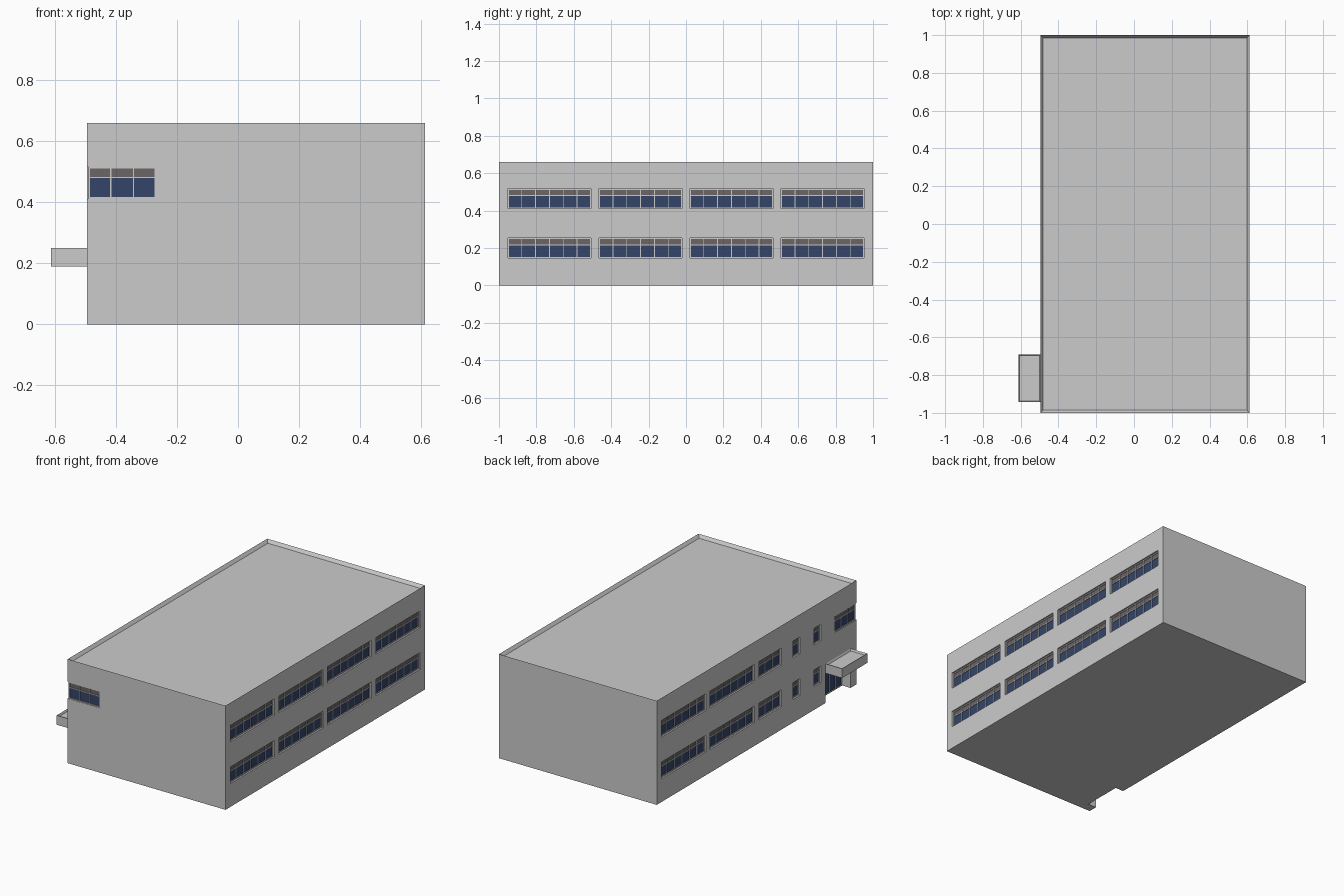
import bpy, bmesh
from mathutils import Vector

if "Cube" in bpy.data.objects:
    bpy.data.objects.remove(bpy.data.objects["Cube"])

X0, X1, Y0, Y1, H = -0.495, 0.6125, -1.0, 1.0, 0.66
ROWS = [(0.147, 0.253), (0.411, 0.517)]

# Wall mappings: u runs along the wall, w points outward, z is up
WALLS = {
    "right": lambda u, w, z: (X1 + w, u, z),
    "left": lambda u, w, z: (X0 - w, u, z),
    "front": lambda u, w, z: (u, Y0 - w, z),
}
parts = {"window_frames": [], "window_glass": [], "window_transoms": [], "opening_cutter": [],
         "door_frames": [], "door_glass": []}


def add_box(bm, a, b):
    a, b = Vector(a), Vector(b)
    geo = bmesh.ops.create_cube(bm, size=1)
    size, mid = b - a, (a + b) / 2
    for v in geo["verts"]:
        v.co = Vector(v.co[i] * abs(size[i]) + mid[i] for i in range(3))


def make(name, bm, color=None):
    me = bpy.data.meshes.new(name)
    bm.to_mesh(me)
    bm.free()
    ob = bpy.data.objects.new(name, me)
    bpy.context.collection.objects.link(ob)
    if color:
        mat = bpy.data.materials.new(name)
        mat.diffuse_color = (*color, 1)
        mat.use_nodes = True
        mat.node_tree.nodes["Principled BSDF"].inputs["Base Color"].default_value = mat.diffuse_color
        me.materials.append(mat)
    return ob


def tray(name, a, b, rim, depth):
    """Box with a sunken top surrounded by a parapet."""
    bm = bmesh.new()
    add_box(bm, a, b)
    bm.normal_update()
    top = [f for f in bm.faces if f.normal.z > 0.9]
    bmesh.ops.inset_region(bm, faces=top, thickness=rim)
    bmesh.ops.translate(bm, verts=top[0].verts, vec=(0, 0, -depth))
    return make(name, bm)


def glazing(wall, u0, u1, z0, z1, panes, front=0.010, back=0.018, transom=0.036,
            prefix="window", cut=None):
    """Recessed frame with mullions, glass and an optional upper panel strip."""
    P = WALLS[wall]

    def put(part, a, b):
        parts[part].append((P(*a), P(*b)))

    t, m = 0.006, 0.0022
    frames, glass = prefix + "_frames", prefix + "_glass"
    c0, c1, cz = cut or (u0, u1, z0)
    put("opening_cutter", (c0, -back, cz), (c1, 0.03, z1))
    # border
    put(frames, (u0, -back, z0), (u1, -front, z0 + t))
    put(frames, (u0, -back, z1 - t), (u1, -front, z1))
    put(frames, (u0, -back, z0), (u0 + t, -front, z1))
    put(frames, (u1 - t, -back, z0), (u1, -front, z1))
    # mullions
    for i in range(1, panes):
        u = u0 + (u1 - u0) * i / panes
        put(frames, (u - m, -back, z0 + t), (u + m, -front, z1 - t))
    # panes
    zt = z1 - transom if transom else z1 - t
    g = front + 0.004
    put(glass, (u0 + t, -back, z0 + t), (u1 - t, -g, zt))
    if transom:
        put("window_transoms", (u0 + t, -back, zt), (u1 - t, -g, z1 - t))
        put(frames, (u0 + t, -back, zt - m), (u1 - t, -front, zt + m))


# Strip windows on both long walls
for z0, z1 in ROWS:
    for c in (-0.73, -0.243, 0.243, 0.73):
        glazing("right", c - 0.222, c + 0.222, z0, z1, 6)
    for c in (0.243, 0.73):
        glazing("left", c - 0.222, c + 0.222, z0, z1, 6)
    glazing("left", -0.250, -0.025, z0, z1, 3)
    for c in (-0.40, -0.61):
        glazing("left", c - 0.035, c + 0.035, z0, z1, 1)

# Upper corner window wrapping front and left walls
z0, z1 = ROWS[1]
f, b = 0.003, 0.011
glazing("front", X0 + f, -0.267, z0, z1, 3, f, b, cut=(X0 - 0.03, -0.267, z0))
glazing("left", Y0 + f, -0.785, z0, z1, 3, f, b, cut=(Y0 - 0.03, -0.785, z0))

# Entrance recess with glazed doors
glazing("left", -0.942, -0.69, 0, 0.19, 4, 0.058, 0.066, 0, "door", cut=(-0.942, -0.69, -0.05))

# Main block and entrance canopy
body = tray("building_body", (X0, Y0, 0), (X1, Y1, H), 0.02, 0.02)
tray("entrance_canopy", (-0.6125, -0.942, 0.19), (X0, -0.69, 0.25), 0.008, 0.012)

# Build the collected pieces
colors = {"window_glass": (0.035, 0.06, 0.14), "door_glass": (0.035, 0.06, 0.14),
          "window_transoms": (0.15, 0.13, 0.13)}
for name, boxes in parts.items():
    bm = bmesh.new()
    for a, b in boxes:
        add_box(bm, a, b)
    ob = make(name, bm, colors.get(name))
    if name == "opening_cutter":
        ob.hide_render = True
        ob.display_type = "WIRE"
        mod = body.modifiers.new("openings", "BOOLEAN")
        mod.operation, mod.solver, mod.object = "DIFFERENCE", "EXACT", ob
        mod.use_self = True
